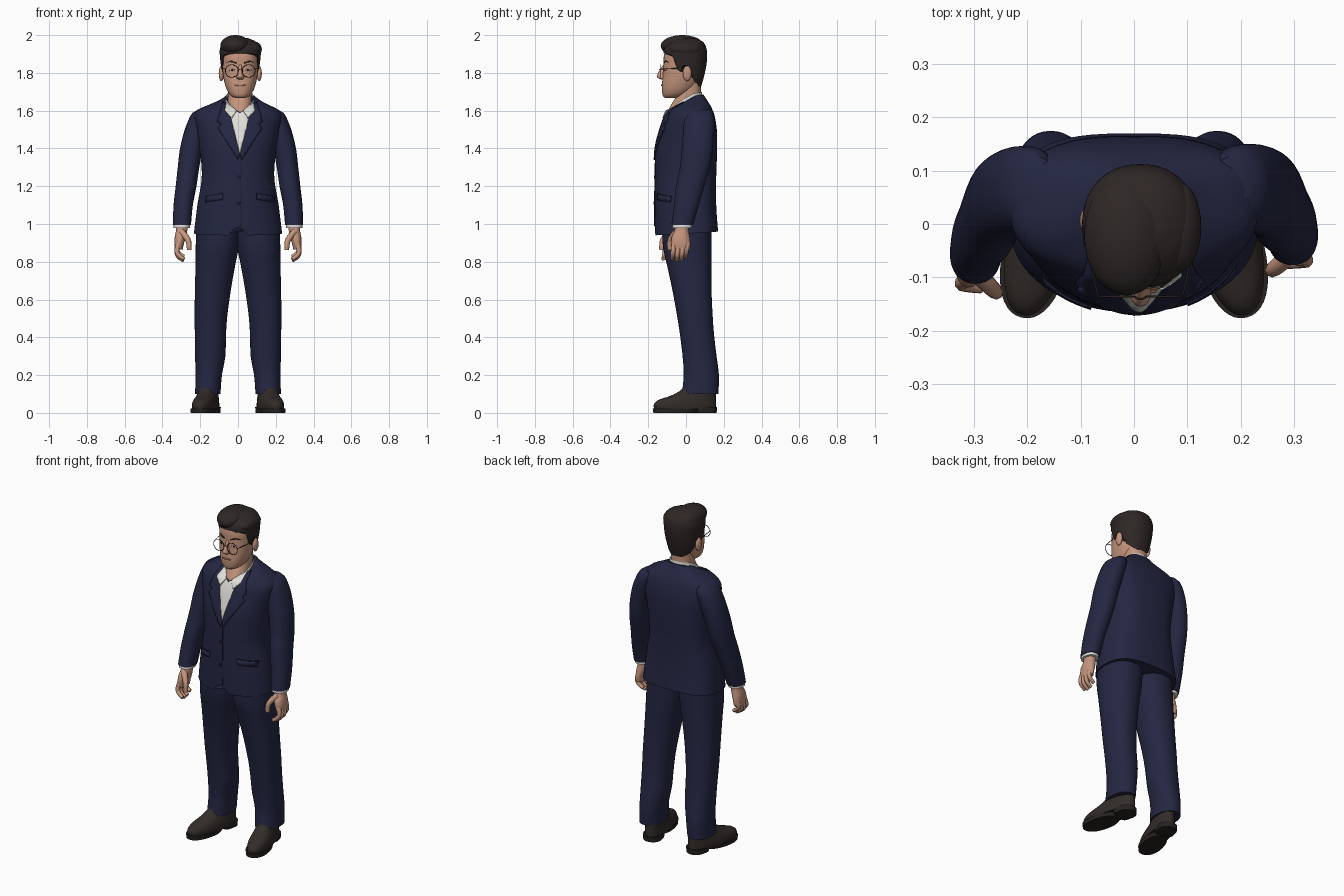
import bpy, bmesh, math
from mathutils import Vector, Matrix
from mathutils.bvhtree import BVHTree

if "Cube" in bpy.data.objects:
    bpy.data.objects.remove(bpy.data.objects["Cube"])
made = []


def material(name, r, g, b):
    m = bpy.data.materials.new(name)
    m.use_nodes = True
    m.diffuse_color = (r, g, b, 1)
    m.node_tree.nodes["Principled BSDF"].inputs["Base Color"].default_value = (r, g, b, 1)
    return m


navy = material("navy cloth", .018, .020, .055)
seam = material("dark navy seam", .011, .012, .032)
white = material("shirt white", .76, .74, .70)
skin = material("skin", .56, .30, .205)
lips = material("lips", .42, .19, .14)
black = material("hair dark brown", .027, .020, .019)
leather = material("shoe leather", .033, .025, .022)
rubber = material("shoe sole", .02, .016, .015)
wire = material("spectacle frame", .04, .025, .02)
eye_white = material("eye white", .6, .55, .5)


def finish(name, bm, mat):
    bmesh.ops.recalc_face_normals(bm, faces=bm.faces)
    me = bpy.data.meshes.new(name)
    bm.to_mesh(me)
    bm.free()
    return register(name, me, mat)


def register(name, me, mat):
    me.materials.clear()
    me.materials.append(mat)
    ob = bpy.data.objects.new(name, me)
    bpy.context.collection.objects.link(ob)
    made.append(ob)
    return ob


def linear(table, s):
    for (a, p), (b, q) in zip(table, table[1:]):
        if s <= b:
            return p + (q - p) * (s - a) / (b - a)
    return table[-1][1]


def section(rows, z):
    """Smooth interpolation of rows (z, centre x, front, back, half width)."""
    last = len(rows) - 1
    i = max(k for k in range(last) if k == 0 or rows[k][0] <= z)
    a, b = rows[i], rows[i + 1]
    p, q = rows[max(i - 1, 0)], rows[min(i + 2, last)]
    h = b[0] - a[0]
    t = (z - a[0]) / h
    out = []
    for c in range(1, len(a)):
        m = (b[c] - p[c]) / (b[0] - p[0]) * h
        n = (q[c] - a[c]) / (q[0] - a[0]) * h
        d = b[c] - a[c]
        out.append(a[c] + t * (m + t * (3 * d - 2 * m - n + t * (m + n - 2 * d))))
    return out


def loft(name, rows, mat, low=None, high=None, sides=40, steps=24, power=(2.2, 2.2), cap=True):
    """Stack of superellipse sections; low and high set the rim height by direction."""
    bm = bmesh.new()
    rings = []
    for k in range(steps + 1):
        ring = []
        for j in range(sides):
            a = math.tau * j / sides
            s, c = math.sin(a), math.cos(a)
            lo = linear(low, s) if low else rows[0][0]
            hi = linear(high, s) if high else rows[-1][0]
            z = lo + (hi - lo) * k / steps
            cx, f, b, rx = section(rows, z)
            e = 2 / power[s > 0]
            x = cx + rx * math.copysign(abs(c) ** e, c)
            y = (f + b) / 2 + (b - f) / 2 * math.copysign(abs(s) ** e, s)
            ring.append(bm.verts.new((x, y, z)))
        rings.append(ring)
    for lower, upper in zip(rings, rings[1:]):
        for j in range(sides):
            n = (j + 1) % sides
            bm.faces.new((lower[j], lower[n], upper[n], upper[j]))
    if cap:
        bm.faces.new(rings[0])
        bm.faces.new(rings[-1])
    return finish(name, bm, mat)


def ball(name, centre, radii, mat):
    bm = bmesh.new()
    m = Matrix.Translation(centre) @ Matrix.Diagonal((*radii, 1))
    bmesh.ops.create_uvsphere(bm, u_segments=32, v_segments=18, radius=1, matrix=m)
    return finish(name, bm, mat)


def tube(name, points, radius, mat, tip=1, cyclic=False):
    cu = bpy.data.curves.new(name, "CURVE")
    cu.dimensions = "3D"
    cu.bevel_depth, cu.bevel_resolution, cu.use_fill_caps = radius, 2, True
    sp = cu.splines.new("NURBS")
    sp.points.add(len(points) - 1)
    for i, p in enumerate(points):
        sp.points[i].co = (*p, 1)
        sp.points[i].radius = 1 + (tip - 1) * i / len(points)
    sp.order_u, sp.use_endpoint_u, sp.use_cyclic_u, sp.resolution_u = 3, True, cyclic, 6
    tmp = bpy.data.objects.new(name, cu)
    me = bpy.data.meshes.new_from_object(tmp)
    bpy.data.objects.remove(tmp)
    return register(name, me, mat)


def plate(name, target, outline, lift, mat, thick=.006):
    """Thin panel with an (x, z) outline laid on the front of a target."""
    src = bmesh.new()
    src.from_mesh(target.data)
    tree = BVHTree.FromBMesh(src)
    src.free()
    bm = bmesh.new()
    bm.faces.new([bm.verts.new((x, 0, z)) for x, z in outline])
    for axis in (0, 2):
        values = [v.co[axis] for v in bm.verts]
        parts = max(2, int((max(values) - min(values)) / .015))
        normal = Vector((axis == 0, 0, axis == 2))
        for i in range(1, parts):
            at = min(values) + (max(values) - min(values)) * i / parts
            bmesh.ops.bisect_plane(bm, geom=bm.verts[:] + bm.edges[:] + bm.faces[:],
                                   plane_co=normal * at, plane_no=normal)
    for v in bm.verts:
        hit = tree.ray_cast(Vector((v.co.x, -1, v.co.z)), Vector((0, 1, 0)))[0]
        if hit is None:
            hit = tree.find_nearest(Vector((v.co.x, -.09, v.co.z)))[0]
        v.co.y = hit.y - lift
    ob = finish(name, bm, mat)
    mod = ob.modifiers.new("thickness", "SOLIDIFY")
    mod.thickness, mod.offset = thick, 0
    return ob


def oval(cx, cz, rx, rz, n=20):
    return [(cx + rx * math.cos(math.tau * i / n), cz + rz * math.sin(math.tau * i / n)) for i in range(n)]


def mirror(ob, shear=0):
    """Right-hand copy; shear swings it forward toward the bottom."""
    me = ob.data.copy()
    for v in me.vertices:
        v.co.x *= -1
        v.co.y -= shear * max(0, 1.6 - v.co.z)
    me.flip_normals()
    register(ob.name.replace("left", "right"), me, ob.data.materials[0])


# Jacket body, with a small cutaway at the front hem
jacket = loft("jacket_body", [
    (.93, 0, -.165, .172, .236), (1.1, 0, -.166, .16, .215), (1.25, 0, -.164, .16, .192),
    (1.4, 0, -.158, .165, .203), (1.5, 0, -.134, .163, .22), (1.57, 0, -.11, .152, .232),
    (1.605, 0, -.092, .14, .213), (1.635, .004, -.07, .125, .15), (1.665, .01, -.05, .105, .09),
    (1.69, .01, -.03, .09, .07)], navy, sides=64, steps=40, power=(2.1, 3),
    low=[(-1, .985), (-.985, .94), (1, .96)],
    high=[(-1, 1.6), (-.6, 1.63), (.2, 1.68), (1, 1.685)])

# Shirt front, collar and neck
mid = .01
plate("shirt_front", jacket, [(mid - .066, 1.63), (mid, 1.585), (mid + .066, 1.63), (mid, 1.37)], .002, white)
loft("shirt_collar", [(1.57, mid, -.085, .095, .085), (1.7, mid, -.06, .085, .07)], white,
     high=[(-1, 1.585), (-.7, 1.64), (.3, 1.69), (1, 1.7)], cap=False)
loft("neck", [(1.56, mid, -.106, .08, .066), (1.6, mid, -.096, .08, .065), (1.64, mid, -.073, .08, .063),
              (1.68, mid, -.052, .08, .062), (1.76, mid, -.045, .08, .062)], skin)

# Lapels, pockets, collar wings, front seam and buttons
for word, s in (("left", 1), ("right", -1)):
    def side(*pts):
        return [(mid + s * x, z) for x, z in pts]
    plate(word + "_collar_wing", jacket, side((.07, 1.65), (.018, 1.6), (.042, 1.56), (.08, 1.6)), .01, white)
    plate(word + "_lapel", jacket, side((.064, 1.63), (.09, 1.645), (.12, 1.54), (.1, 1.53),
                                        (.115, 1.505), (.01, 1.34), (0, 1.37)), .005, navy, .008)
    plate(word + "_pocket_flap", jacket, side((.09, 1.16), (.18, 1.145), (.18, 1.115), (.09, 1.13)), .003, navy)
    plate(word + "_pocket_seam", jacket, side((.09, 1.163), (.18, 1.148), (.18, 1.145), (.09, 1.16)), .002, seam)
plate("front_seam", jacket, [(mid, 1.34), (mid + .004, 1.34), (mid + .004, .99), (mid, .99)], .001, seam, .004)
for z in (1.25, 1.11):
    plate("jacket_button", jacket, oval(mid - .004, z, .008, .008), .003, seam)

# Sleeves, shirt cuffs and hands
arm = [loft("left_sleeve", [
    (.995, .297, -.077, .038, .048), (1.1, .29, -.064, .068, .051), (1.2, .275, -.052, .097, .055),
    (1.3, .262, -.032, .127, .057), (1.4, .247, -.022, .142, .06), (1.5, .222, -.014, .15, .06),
    (1.56, .2, -.01, .148, .058), (1.59, .19, 0, .14, .05), (1.607, .18, .025, .125, .03)],
    navy, steps=32)]
arm.append(loft("left_shirt_cuff", [(.98, .298, -.072, .031, .043), (1.01, .297, -.072, .033, .043)], white, steps=3))
arm.append(loft("left_palm", [
    (.865, .312, -.07, .02, .02), (.89, .312, -.078, .024, .024), (.93, .305, -.076, .02, .03),
    (.96, .299, -.062, .015, .03), (1, .297, -.054, .014, .029)], skin, sides=24, steps=14))
for i, name in enumerate(("index", "middle", "ring", "little")):
    y, drop = -.064 + .024 * i, (0, .008, .004, -.012)[i]
    arm.append(tube(f"left_{name}_finger", [(.314, y, .895), (.328, y - .004, .86 - drop),
               (.314, y - .008, .828 - drop), (.286, y - .01, .815 - drop)], .0142, skin, .7))
arm.append(tube("left_thumb", [(.3, -.05, .96), (.272, -.076, .93), (.258, -.088, .9),
                               (.258, -.086, .862)], .018, skin, .6))
for part in arm:
    mirror(part, .058)

# Trousers
leg = loft("left_trouser_leg", [
    (.1, .16, -.022, .172, .067), (.2, .155, -.012, .174, .07), (.3, .147, -.018, .162, .08),
    (.4, .146, -.03, .15, .082), (.5, .144, -.045, .142, .086), (.65, .133, -.072, .135, .095),
    (.78, .12, -.1, .135, .105), (.88, .11, -.122, .135, .114), (1, .105, -.125, .135, .115)], navy, steps=32)
mirror(leg)

# Shoes, turned outward
shoe = [
    loft("left_shoe_upper", [
        (.02, 0, -.172, .163, .06), (.045, 0, -.174, .163, .061), (.068, 0, -.15, .163, .057),
        (.09, 0, -.085, .162, .052), (.115, 0, -.035, .16, .048), (.14, 0, -.01, .155, .046)], leather),
    loft("left_shoe_sole", [(0, 0, -.176, .05, .061), (.024, 0, -.18, .07, .063)], rubber, steps=3),
    loft("left_shoe_heel", [(0, 0, .055, .165, .052), (.03, 0, .045, .167, .054)], rubber, steps=3, power=(5, 2.2))]
for part in shoe:
    part.data.transform(Matrix.Translation((.17, 0, 0)) @ Matrix.Rotation(math.radians(13), 4, "Z"))
    mirror(part)

# Head, nose and ears
mid = .012
head = loft("head", [
    (1.666, mid, -.108, -.04, .026), (1.675, mid, -.121, -.015, .045), (1.7, mid, -.127, .03, .066),
    (1.735, mid, -.128, .06, .08), (1.78, mid, -.123, .08, .09), (1.84, mid, -.119, .093, .095),
    (1.9, mid, -.115, .095, .095), (1.95, mid, -.09, .08, .078), (1.975, mid, -.04, .04, .035)],
    skin, steps=36, power=(2.3, 2.2))
loft("nose", [
    (1.764, mid, -.13, -.09, .012), (1.772, mid, -.148, -.09, .02), (1.782, mid, -.155, -.09, .019),
    (1.805, mid, -.145, -.09, .012), (1.83, mid, -.13, -.09, .009), (1.85, mid, -.114, -.09, .01)],
    skin, sides=24, steps=16)
plate("mouth", head, oval(mid, 1.735, .03, .004), .001, lips, .006)

# Brows, eyes and round wire spectacles
for word, s in (("left", 1), ("right", -1)):
    x = mid + s * .043
    plate(word + "_brow", head, [(mid + s * a, z) for a, z in
          ((.02, 1.856), (.05, 1.865), (.075, 1.855), (.05, 1.858), (.02, 1.849))], .001, black, .004)
    plate(word + "_eye", head, oval(x, 1.815, .016, .006), .001, eye_white, .003)
    plate(word + "_iris", head, oval(x, 1.815, .006, .006), .003, black, .002)
    ball(word + "_ear", (mid + s * .1, .006, 1.797), (.014, .023, .04), skin)
    tube(word + "_lens_rim", [(a, -.136, z) for a, z in oval(x + s * .002, 1.81, .034, .034)], .0018, wire, cyclic=True)
    tube(word + "_temple_arm", [(x + s * .036, -.134, 1.82), (x + s * .05, -.09, 1.823),
                                (x + s * .058, .01, 1.825)], .0018, wire)
tube("spectacle_bridge", [(mid - .01, -.137, 1.815), (mid, -.145, 1.823), (mid + .01, -.137, 1.815)], .0018, wire)

# Hair with a shaped hairline, a swept top and a lower parted side
loft("hair_sides", [
    (1.7, mid, -.03, .07, .058), (1.75, mid, -.07, .087, .08), (1.82, mid, -.108, .104, .099),
    (1.88, mid, -.119, .112, .107), (1.93, mid, -.113, .108, .107), (1.965, mid, -.08, .09, .083),
    (1.985, mid, -.04, .05, .04)], black, sides=64, steps=24,
    low=[(-1, 1.905), (-.75, 1.9), (-.5, 1.89), (-.4, 1.82), (-.22, 1.8), (-.15, 1.84),
         (.15, 1.84), (.35, 1.76), (1, 1.72)])
ball("hair_swept_top", (-.014, -.02, 1.943), (.08, .114, .057), black)
ball("hair_parted_side", (.082, -.005, 1.925), (.044, .085, .042), black)

# Smooth shading with crisp rims
for ob in bpy.context.selected_objects:
    ob.select_set(False)
for ob in made:
    ob.select_set(True)
bpy.context.view_layer.objects.active = made[0]
bpy.ops.object.shade_smooth_by_angle(angle=math.radians(50))
